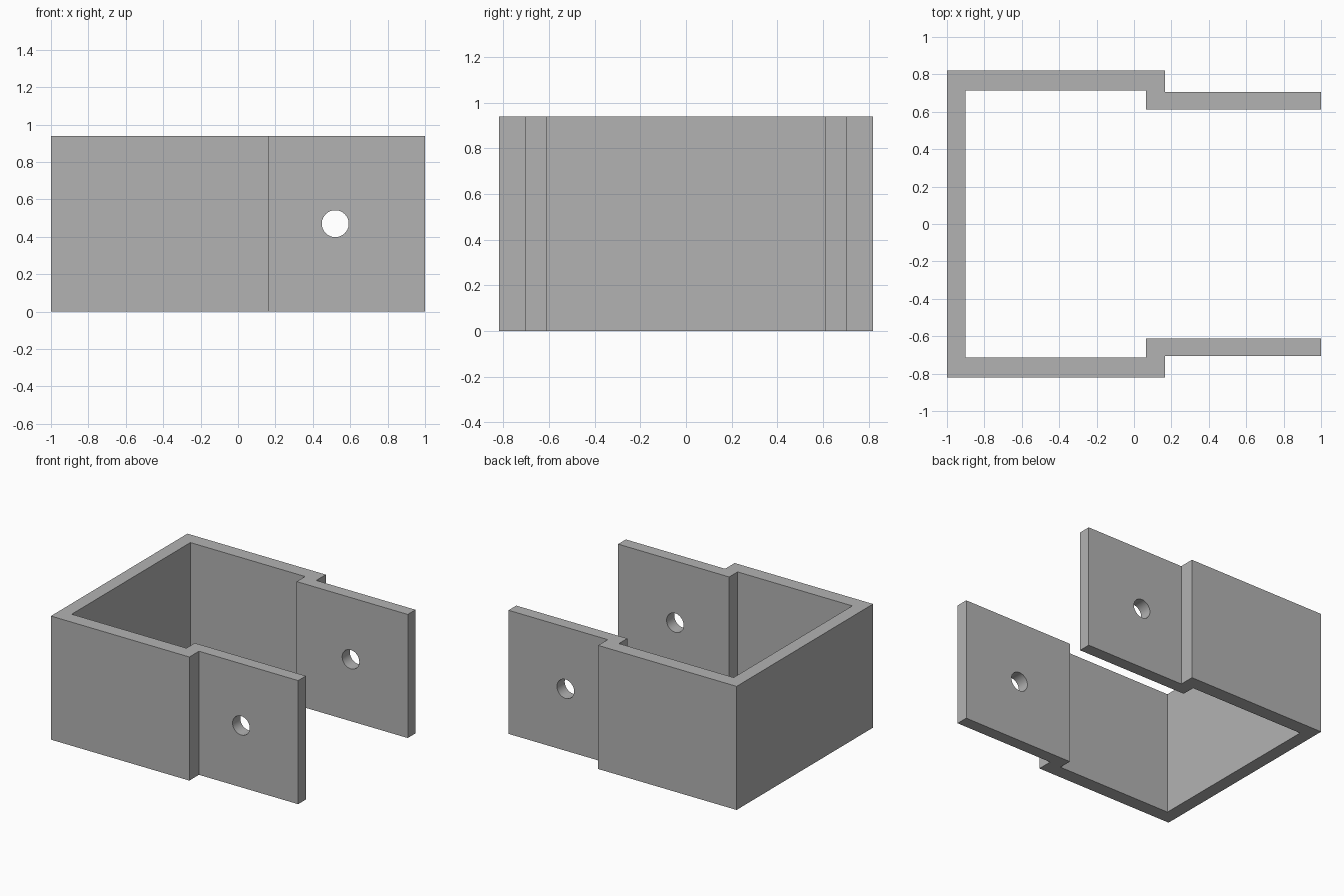
import bpy
import bmesh
import math

cube = bpy.data.objects.get("Cube")
if cube:
    bpy.data.objects.remove(cube, do_unlink=True)

HEIGHT = 0.94

# Material
grey = bpy.data.materials.new("plain_grey")
grey.use_nodes = True
colour = (0.45, 0.45, 0.45, 1)
grey.diffuse_color = colour
grey.node_tree.nodes["Principled BSDF"].inputs["Base Color"].default_value = colour

# Half outline of the stepped U bracket, mirrored across y = 0
outer = [(-1, 0.82), (0.165, 0.82), (0.165, 0.705), (1, 0.705)]
inner = [(1, 0.612), (0.065, 0.612), (0.065, 0.713), (-0.9, 0.713)]
half = outer + inner
outline = half + [(x, -y) for x, y in reversed(half)]

bm = bmesh.new()
base = bm.faces.new([bm.verts.new((x, y, 0)) for x, y in outline])
walls = bmesh.ops.extrude_face_region(bm, geom=[base])
top_verts = [v for v in walls["geom"] if isinstance(v, bmesh.types.BMVert)]
bmesh.ops.translate(bm, verts=top_verts, vec=(0, 0, HEIGHT))
bmesh.ops.recalc_face_normals(bm, faces=bm.faces)
mesh = bpy.data.meshes.new("bracket")
bm.to_mesh(mesh)
bm.free()
bracket = bpy.data.objects.new("bracket", mesh)
bpy.context.collection.objects.link(bracket)
mesh.materials.append(grey)

# Pin hole through both arms
bpy.ops.mesh.primitive_cylinder_add(vertices=48, radius=0.072, depth=3,
                                    location=(0.52, 0, HEIGHT / 2),
                                    rotation=(math.pi / 2, 0, 0))
cutter = bpy.context.object
cutter.name = "pin_hole_cutter"
cutter.hide_render = True
cutter.data.materials.append(grey)

cut = bracket.modifiers.new("pin_hole", 'BOOLEAN')
cut.operation = 'DIFFERENCE'
cut.solver = 'EXACT'
cut.object = cutter

bpy.ops.object.select_all(action='DESELECT')
bracket.select_set(True)
bpy.context.view_layer.objects.active = bracket
bpy.ops.object.modifier_apply(modifier=cut.name)
bpy.data.objects.remove(cutter, do_unlink=True)
bpy.ops.object.shade_smooth_by_angle(angle=math.radians(30))
